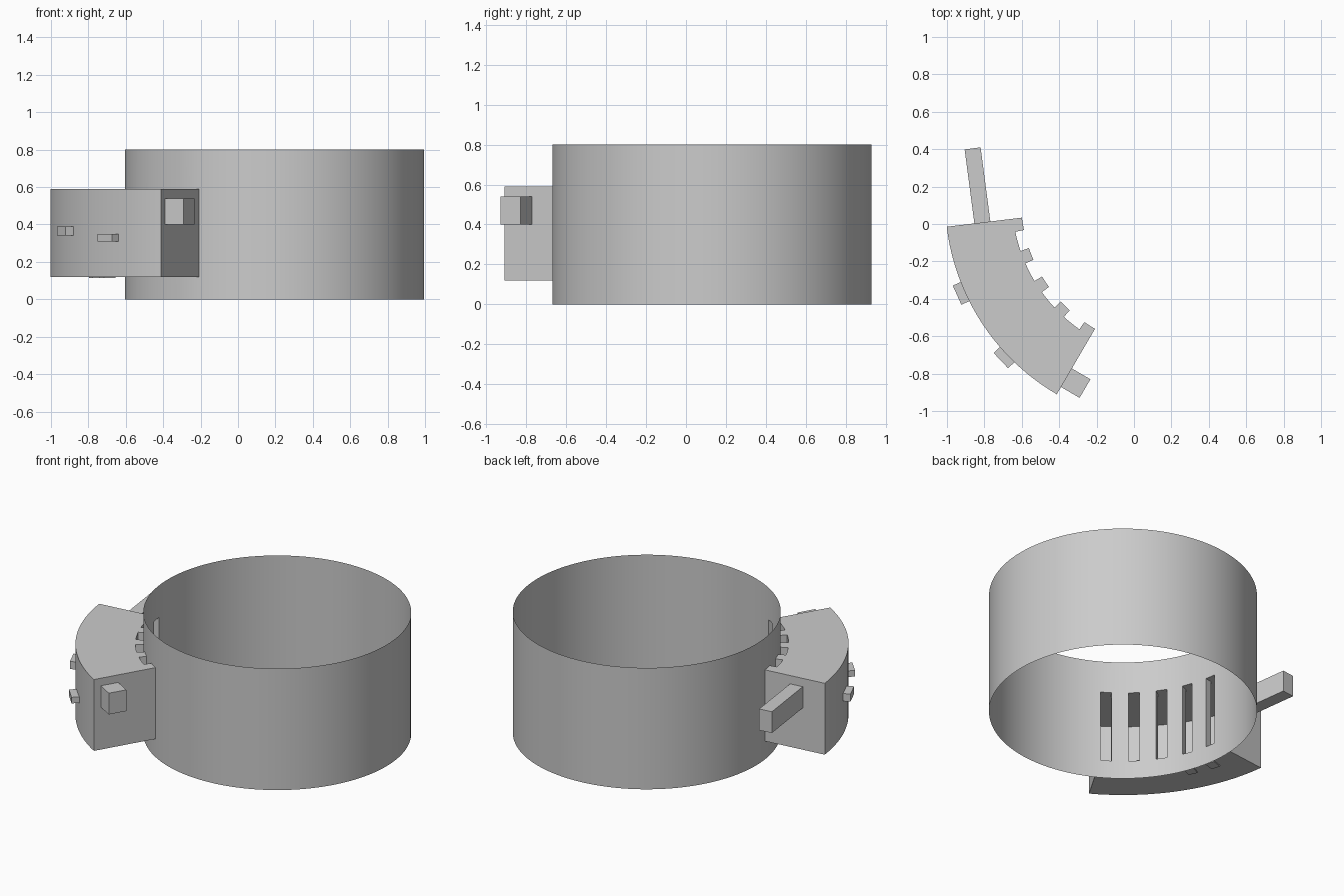
import bpy, bmesh, math
from mathutils import Matrix

if "Cube" in bpy.data.objects:
    bpy.data.objects.remove(bpy.data.objects["Cube"])

CX, CY = 0.195, 0.13             # ring centre
STEP, START, SPAN = 2.4, 186.9, 22
R_RING, R_GAP, R_OUT = 0.80, 0.847, 1.205
Z0, Z1, TOP = 0.12, 0.59, 0.80


def polar(r, k, z):
    a = math.radians(START + STEP * k)
    return (CX + r * math.cos(a), CY + r * math.sin(a), z)


def is_slot(k):
    return 0 <= k < SPAN and k % 5 in (0, 1)


def finish(name, bm, smooth=True, fix_normals=True):
    bmesh.ops.remove_doubles(bm, verts=bm.verts, dist=1e-5)
    if fix_normals:
        bmesh.ops.recalc_face_normals(bm, faces=bm.faces)
    me = bpy.data.meshes.new(name)
    bm.to_mesh(me)
    bm.free()
    ob = bpy.data.objects.new(name, me)
    bpy.context.collection.objects.link(ob)
    if smooth:
        bpy.ops.object.select_all(action='DESELECT')
        ob.select_set(True)
        bpy.context.view_layer.objects.active = ob
        bpy.ops.object.shade_smooth_by_angle(angle=math.radians(30))
    return ob


def quad(bm, *pts):
    bm.faces.new([bm.verts.new(p) for p in pts])


def wall(bm, r, k, z0, z1):
    quad(bm, polar(r, k, z0), polar(r, k + 1, z0), polar(r, k + 1, z1), polar(r, k, z1))


def radial(bm, k, r0, r1):
    quad(bm, polar(r0, k, Z0), polar(r1, k, Z0), polar(r1, k, Z1), polar(r0, k, Z1))


# thin open ring with five tall slots
bm = bmesh.new()
for k in range(150):
    for z0, z1 in ((0, Z0), (Z0, Z1), (Z1, TOP)):
        if not (z0 == Z0 and is_slot(k)):
            wall(bm, R_RING, k, z0, z1)
finish("ring_wall", bm, fix_normals=False)

# hollow curved housing whose slot ducts reach the ring
bm = bmesh.new()
for k in range(SPAN):
    r = R_RING if is_slot(k) else R_GAP
    for z in (Z0, Z1):
        if is_slot(k):
            quad(bm, polar(R_RING, k, z), polar(R_RING, k + 1, z), polar(R_GAP, k + 1, z), polar(R_GAP, k, z))
        quad(bm, polar(R_GAP, k, z), polar(R_GAP, k + 1, z), polar(R_OUT, k + 1, z), polar(R_OUT, k, z))
    wall(bm, R_OUT, k, Z0, Z1)
    if not is_slot(k):
        wall(bm, R_GAP, k, Z0, Z1)
    if k and is_slot(k) != is_slot(k - 1):
        radial(bm, k, R_RING, R_GAP)
for k in (0, SPAN):
    radial(bm, k, R_RING, R_GAP)
    radial(bm, k, R_GAP, R_OUT)
finish("curved_housing", bm)


def block(name, angle, r0, r1, t0, t1, z0, z1):
    """Box in the radial / tangential / vertical frame at an angle round the ring."""
    bm = bmesh.new()
    m = (Matrix.Translation((CX, CY, 0)) @ Matrix.Rotation(math.radians(angle), 4, 'Z')
         @ Matrix.Translation(((r0 + r1) / 2, (t0 + t1) / 2, (z0 + z1) / 2))
         @ Matrix.Diagonal((r1 - r0, t1 - t0, z1 - z0, 1)))
    bmesh.ops.create_cube(bm, size=1, matrix=m)
    finish(name, bm, smooth=False)


# long arm and short stub on the two end faces
block("long_arm", 187.5, 0.97, 1.056, -0.41, 0.0, 0.395, 0.535)
block("short_stub", START + STEP * SPAN, 1.045, 1.16, 0.0, 0.115, 0.40, 0.54)

# pegs on the outer face
block("outer_peg_1", 204.1, 1.19, 1.25, -0.056, 0.056, 0.34, 0.39)
block("outer_peg_2", 223.5, 1.19, 1.25, -0.056, 0.056, 0.31, 0.35)

# small pads under the housing
for i, a in enumerate((197.4, 206.0)):
    block(f"bottom_pad_{i + 1}", a, 0.96, 1.03, -0.03, 0.03, 0.113, 0.14)
